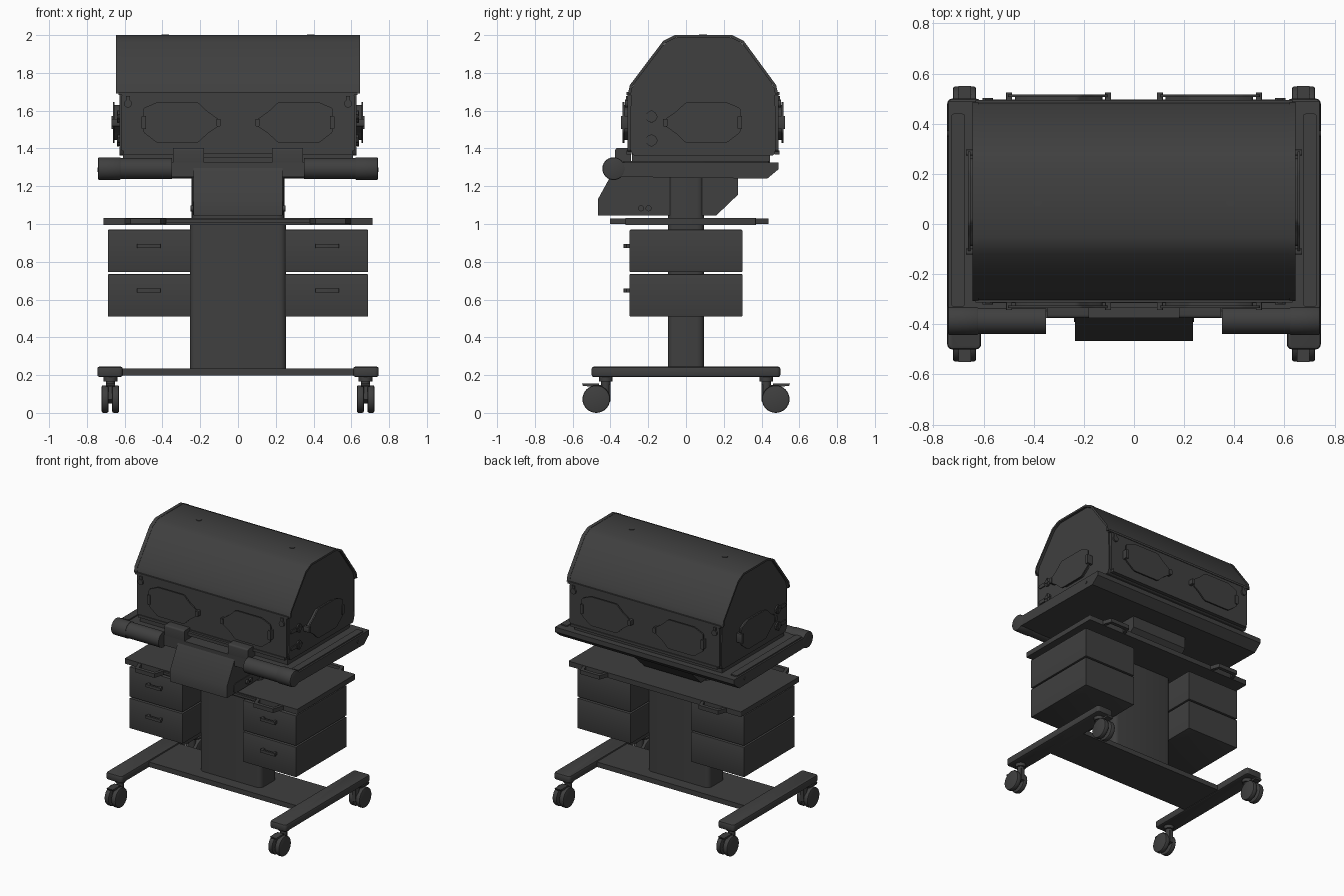
import bpy, bmesh, math
from mathutils import Vector

if "Cube" in bpy.data.objects:
    bpy.data.objects.remove(bpy.data.objects["Cube"])

DARK = bpy.data.materials.new("dark_grey")
DARK.diffuse_color = (0.05, 0.05, 0.05, 1)
DARK.use_nodes = True
DARK.node_tree.nodes["Principled BSDF"].inputs["Base Color"].default_value = DARK.diffuse_color
AX = {'X': (1, 2, 0), 'Y': (0, 2, 1), 'Z': (0, 1, 2)}   # profile axes, extrude axis


def finish(bm, name, mirror):
    """mirror: string of axes, e.g. 'X' or 'XY'"""
    bmesh.ops.recalc_face_normals(bm, faces=bm.faces)
    me = bpy.data.meshes.new(name)
    bm.to_mesh(me)
    bm.free()
    me.shade_smooth()
    me.set_sharp_from_angle(angle=math.radians(30))
    me.materials.append(DARK)
    ob = bpy.data.objects.new(name, me)
    bpy.context.collection.objects.link(ob)
    if mirror:
        m = ob.modifiers.new("mirror", 'MIRROR')
        m.use_axis = ['X' in mirror, 'Y' in mirror, False]
        m.use_mirror_merge = False
    return ob


def prism(name, pts, axis, a, b, mirror='', r=0, edge=0, seg=4):
    """Extrude a profile from a to b; r rounds its corners, edge bevels the rims."""
    i, j, k = AX[axis]
    bm = bmesh.new()
    vs = []
    for u, v in pts:
        co = Vector((0, 0, 0))
        co[i], co[j], co[k] = u, v, a
        vs.append(bm.verts.new(co))
    f = bm.faces.new(vs)
    ext = bmesh.ops.extrude_face_region(bm, geom=[f])
    move = Vector((0, 0, 0))
    move[k] = b - a
    bmesh.ops.translate(bm, vec=move, verts=[g for g in ext['geom'] if isinstance(g, bmesh.types.BMVert)])
    if r:
        es = [e for e in bm.edges if abs(e.verts[0].co[k] - e.verts[1].co[k]) > 1e-6]
        bmesh.ops.bevel(bm, geom=es, offset=r, segments=seg, profile=0.5, affect='EDGES')
    if edge:
        es = [e for e in bm.edges if abs(e.verts[0].co[k] - e.verts[1].co[k]) < 1e-6]
        bmesh.ops.bevel(bm, geom=es, offset=edge, segments=2, profile=0.5, affect='EDGES')
    return finish(bm, name, mirror)


def box(name, x, y, z, mirror='', axis='Z', r=0, edge=0):
    d = (x, y, z)
    i, j, k = AX[axis]
    (u0, u1), (v0, v1) = d[i], d[j]
    return prism(name, [(u0, v0), (u1, v0), (u1, v1), (u0, v1)], axis, *d[k], mirror, r, edge)


def cyl(name, c, rad, axis, a, b, mirror='', n=32, edge=0):
    pts = [(c[0] + rad * math.cos(t * math.tau / n), c[1] + rad * math.sin(t * math.tau / n)) for t in range(n)]
    return prism(name, pts, axis, a, b, mirror, 0, edge)


# Base: two feet, cross plate, casters
box("base_foot", (0.61, 0.745), (-0.5, 0.5), (0.19, 0.245), 'X', r=0.02, edge=0.012)
box("base_cross_plate", (-0.63, 0.63), (-0.18, 0.18), (0.197, 0.234))
cyl("caster_stem", (0.675, 0.425), 0.024, 'Z', 0.07, 0.2, 'XY')
cyl("caster_collar", (0.675, 0.425), 0.036, 'Z', 0.165, 0.195, 'XY')
for x0 in (0.63, 0.686):
    cyl("caster_wheel", (0.475, 0.073), 0.073, 'X', x0, x0 + 0.036, 'XY', edge=0.008)
cyl("caster_axle", (0.475, 0.073), 0.02, 'X', 0.64, 0.71, 'XY', 16)
prism("caster_fork", [(0.40, 0.06), (0.40, 0.15), (0.49, 0.145), (0.51, 0.07), (0.475, 0.05)],
      'X', 0.662, 0.69, 'XY')
prism("caster_brake_lever", [(0.46, 0.138), (0.545, 0.142), (0.55, 0.155), (0.46, 0.155)],
      'X', 0.65, 0.70, 'XY')

# Column
box("lower_column", (-0.255, 0.255), (-0.095, 0.095), (0.23, 1.0), r=0.035)
box("upper_column", (-0.245, 0.245), (-0.095, 0.095), (1.0, 1.255), r=0.035)

# Drawers
for z0 in (0.51, 0.745):
    box("drawer", (0.25, 0.688), (-0.298, 0.298), (z0, z0 + 0.225), 'X', edge=0.004)
    zh = z0 + 0.127
    box("drawer_handle", (0.41, 0.535), (-0.33, -0.315), (zh, zh + 0.021), 'X', axis='Z', r=0.005)
    for xp in (0.415, 0.515):
        box("drawer_handle_post", (xp, xp + 0.015), (-0.32, -0.296), (zh, zh + 0.021), 'X')

# Shelf with loop handles
box("shelf", (-0.712, 0.712), (-0.32, 0.37), (0.995, 1.033), r=0.006)
loop = [(0.38, -.315), (0.41, -.402), (0.57, -.402), (0.60, -.315),
        (0.575, -.315), (0.555, -.375), (0.425, -.375), (0.405, -.315)]
prism("shelf_front_handle", loop, 'Z', 1.0, 1.03, 'X')
prism("shelf_back_handle", [(x, 0.035 - y) for x, y in loop], 'Z', 1.0, 1.03, 'X')
box("shelf_front_lip", (-0.38, 0.38), (-0.335, -0.315), (1.008, 1.026))

# Control housing under the deck
prism("control_housing", [(-0.467, 1.045), (-0.467, 1.13), (-0.36, 1.325), (-0.31, 1.325), (-0.31, 1.25),
                          (0.275, 1.25), (0.275, 1.155), (0.16, 1.045)], 'X', -0.235, 0.235)
box("housing_side_plate", (0.233, 0.239), (-0.39, -0.135), (1.047, 1.12), 'X', axis='X', r=0.03)
for y in (-0.238, -0.198):
    cyl("housing_socket", (y, 1.083), 0.016, 'X', 0.235, 0.252, 'X', 20)

# Deck and the two tube grips
prism("deck", [(-0.375, 1.25), (0.43, 1.24), (0.49, 1.29), (0.49, 1.325), (-0.375, 1.325)], 'X', -0.74, 0.74)
box("deck_rail", (0.675, 0.728), (-0.33, 0.44), (1.32, 1.334), 'X', r=0.01)
cyl("deck_side_screw", (0.36, 1.287), 0.012, 'X', 0.738, 0.745, 'X', 16)
cyl("tube_grip", (-0.383, 1.293), 0.056, 'X', 0.35, 0.70, 'X', 40)
cyl("tube_grip_cap", (-0.383, 1.293), 0.06, 'X', 0.62, 0.742, 'X', 40, 0.008)
box("deck_front_bracket", (0.18, 0.345), (-0.375, -0.29), (1.30, 1.402), 'X', axis='X', r=0.012)
box("front_hinge_bar", (-0.18, 0.18), (-0.335, -0.29), (1.352, 1.375))
box("hood_base", (-0.61, 0.61), (-0.285, 0.445), (1.325, 1.385))

# Hood: solid body with an overhanging arched cover
arch = [(-0.305, 1.69), (-0.295, 1.735), (-0.12, 1.967), (-0.055, 2.0), (0.24, 2.0),
        (0.305, 1.967), (0.475, 1.735), (0.485, 1.69)]
inner = [(0.09 + (y - 0.09) * 0.965, 1.69 + (z - 1.69) * 0.96) for y, z in arch]
prism("hood_body", [(-0.28, 1.362), (-0.297, 1.40)] + inner + [(0.477, 1.40), (0.465, 1.362)],
      'X', -0.627, 0.627, r=0.012)
prism("hood_cover", arch + inner[::-1], 'X', -0.643, 0.643)
for x0, x1 in ((0.62, 0.645),):
    big = [(0.09 + (y - 0.09) * 1.006, 1.69 + (z - 1.69) * 1.006) for y, z in arch]
    prism("hood_cover_rim", big + inner[::-1], 'X', x0, x1, 'X')
cyl("hood_top_button", (0.385, 0.09), 0.02, 'Z', 1.99, 2.004, 'X', 20)

# Front and back access panels (s = outward direction)
for label, y, s in (("front", -0.298, -1), ("back", 0.478, 1)):
    def span(a, b):
        return tuple(sorted((y + s * a, y + s * b)))
    box(label + "_panel", (-0.618, 0.618), span(-0.02, 0.012), (1.385, 1.685), axis='Y', r=0.012)
    box(label + "_panel_top_rail", (-0.632, 0.632), span(-0.01, 0.016), (1.682, 1.698))
    box(label + "_panel_bottom_rail", (-0.605, 0.605), span(-0.01, 0.018), (1.368, 1.388))
    cyl(label + "_panel_latch", (0.583, 1.637), 0.021, 'Y', *span(0, 0.024), 'X', 20)
    box(label + "_panel_latch_tab", (0.572, 0.594), span(0, 0.02), (1.63, 1.678), 'X')

# Access port doors: pointed plates held off a smaller frame
door = [(-.205, -.05), (-.205, .075), (-.13, .108), (.085, .108), (.135, .06), (.20, .015),
        (.20, -.015), (.135, -.06), (.085, -.108), (-.13, -.108)]


def port(name, axis, centre, base, s):
    shapes = ((1, 0.018, 0.028, "_door"), (0.86, -0.01, 0.02, "_frame"))
    for k, a, b, suffix in shapes:
        prism(name + suffix, [(centre - u * k, 1.537 + v * k) for u, v in door],
              axis, base + s * a, base + s * b, 'X', r=0.012, seg=3)
    for u, h, part in ((0.195, 0.02, "_latch"), (-0.2, 0.035, "_hinge")):
        c = centre - u
        pts = [(c - .012, 1.537 - h), (c + .012, 1.537 - h), (c + .012, 1.537 + h), (c - .012, 1.537 + h)]
        prism(name + part, pts, axis, base - s * 0.01, base + s * 0.036, 'X', r=0.005, seg=2)


port("front_port", 'Y', 0.298, -0.308, -1)
port("back_port", 'Y', 0.298, 0.488, 1)
port("side_port", 'X', 0.085, 0.635, 1)

# Cable grommets on the hood ends
for z in (1.568, 1.443):
    cyl("grommet", (-0.183, z), 0.03, 'X', 0.62, 0.637, 'X', 24)
    box("grommet_slot", (0.62, 0.634), (-0.278, -0.2), (z - 0.014, z + 0.014), 'X', axis='X', r=0.012)
    box("grommet_bar", (0.63, 0.641), (-0.215, -0.151), (z - 0.005, z + 0.005), 'X')
    box("grommet_bar_upright", (0.63, 0.641), (-0.188, -0.178), (z - 0.032, z + 0.032), 'X')
